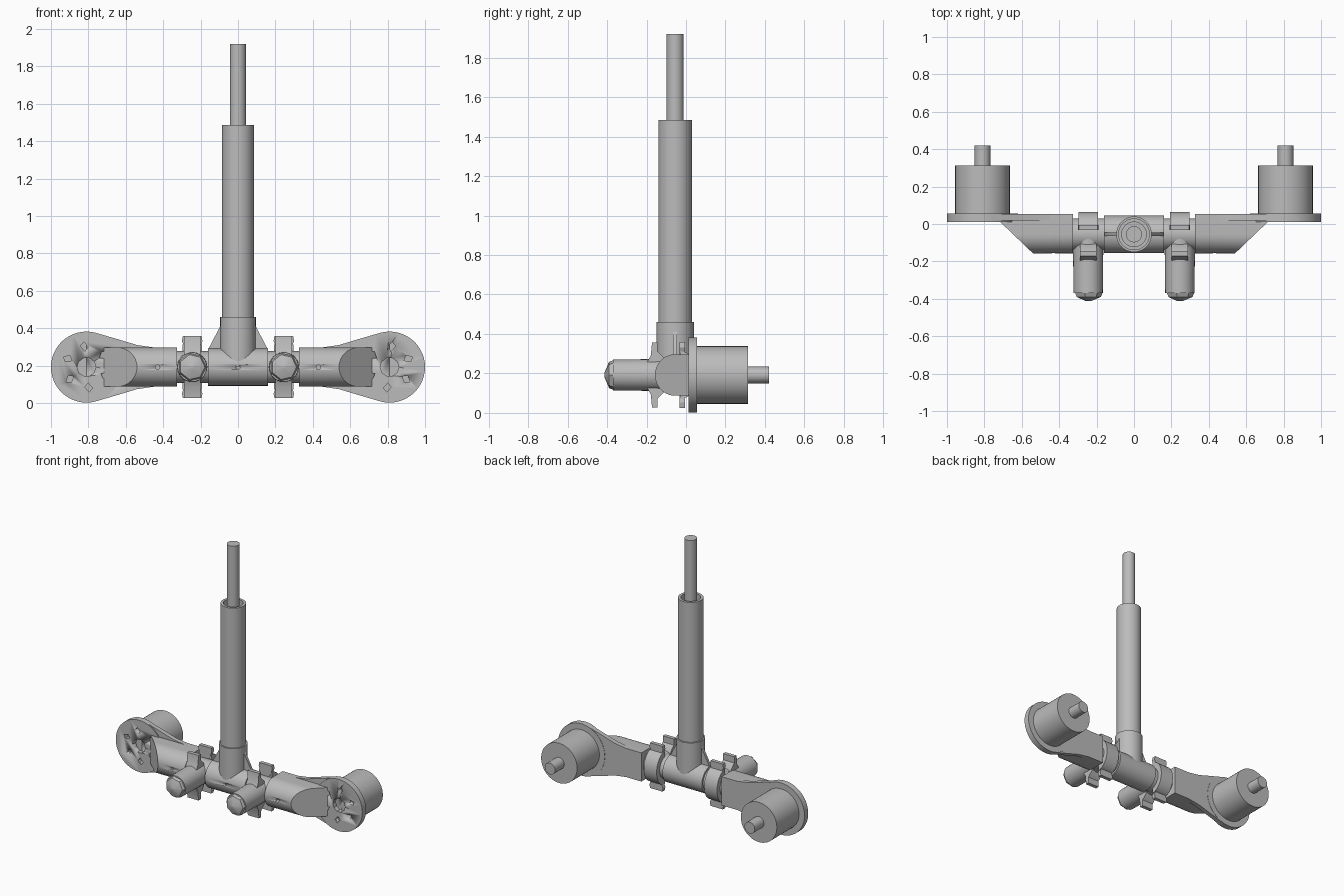
import bpy, bmesh, math
from mathutils import Vector

if "Cube" in bpy.data.objects:
    bpy.data.objects.remove(bpy.data.objects["Cube"], do_unlink=True)

grey = bpy.data.materials.new("plain grey")
grey.use_nodes = True
GREY = (0.5, 0.5, 0.5, 1)
grey.diffuse_color = GREY
grey.node_tree.nodes["Principled BSDF"].inputs["Base Color"].default_value = GREY

AY, AZ = -0.055, 0.192      # axis of the crossbar
HX = 0.81                   # motor centre


def finish(name, bm, smooth=True):
    bmesh.ops.remove_doubles(bm, verts=bm.verts, dist=1e-5)
    bmesh.ops.recalc_face_normals(bm, faces=bm.faces)
    me = bpy.data.meshes.new(name)
    bm.to_mesh(me)
    bm.free()
    ob = bpy.data.objects.new(name, me)
    bpy.context.collection.objects.link(ob)
    me.materials.append(grey)
    if smooth:
        bpy.ops.object.select_all(action='DESELECT')
        bpy.context.view_layer.objects.active = ob
        ob.select_set(True)
        bpy.ops.object.shade_smooth_by_angle(angle=math.radians(30))
    return ob


def place(axis, t, u, v):
    """Point at t along the axis, u and v across it."""
    return {'X': (t, u, v), 'Y': (u, t, v), 'Z': (u, v, t)}[axis]


def lathe(name, axis, centre, profile, n=40):
    """Closed solid turned from (position, radius) pairs."""
    bm = bmesh.new()
    rings = []
    for t, r in profile:
        rings.append([bm.verts.new(place(axis, t,
                      centre[0] + r * math.cos(math.tau * i / n),
                      centre[1] + r * math.sin(math.tau * i / n))) for i in range(n)])
    for a, b in zip(rings, rings[1:]):
        for i in range(n):
            j = (i + 1) % n
            bm.faces.new((a[i], a[j], b[j], b[i]))
    bm.faces.new(rings[0])
    bm.faces.new(rings[-1])
    return finish(name, bm)


def prism(name, axis, pts, a, b, cut=None):
    """Outline extruded from a to b, optionally trimmed by a plane."""
    bm = bmesh.new()
    ends = [[bm.verts.new(place(axis, t, u, v)) for u, v in pts] for t in (a, b)]
    n = len(pts)
    for i in range(n):
        j = (i + 1) % n
        bm.faces.new((ends[0][i], ends[0][j], ends[1][j], ends[1][i]))
    for e in ends:
        bm.faces.new(e)
    if cut:
        res = bmesh.ops.bisect_plane(bm, geom=bm.verts[:] + bm.edges[:] + bm.faces[:],
                                     plane_co=cut[0], plane_no=cut[1], clear_outer=True)
        edges = [e for e in res['geom_cut'] if isinstance(e, bmesh.types.BMEdge)]
        bmesh.ops.holes_fill(bm, edges=edges)
    return finish(name, bm)


def carve(ob, cutters):
    for c in cutters:
        m = ob.modifiers.new("cut", 'BOOLEAN')
        m.operation, m.solver, m.object = 'DIFFERENCE', 'EXACT', c
        bpy.context.view_layer.objects.active = ob
        bpy.ops.object.modifier_apply(modifier=m.name)
        bpy.data.objects.remove(c, do_unlink=True)


def pin_hole(x):
    return lathe("pin_cutter", 'Y', (x, AZ), [(-0.2, 0.012), (-0.11, 0.012)], 10)


# Upright post: rod inside a rimmed tube, held in a tee
lathe("upright_rod", 'Z', (0, AY), [(1.3, 0.043), (1.92, 0.043)])
lathe("upright_tube", 'Z', (0, AY),
      [(0.4, 0.085), (1.485, 0.085), (1.485, 0.066), (1.42, 0.066)])
lathe("tee_collar", 'Z', (0, AY), [(AZ, 0.095), (0.46, 0.095), (0.46, 0.085)])
tee = lathe("tee_body", 'X', (AY, AZ), [(-0.16, 0.1), (0.16, 0.1)])
carve(tee, [pin_hole(0)])
lathe("crossbar_pipe", 'X', (AY, AZ), [(-0.36, 0.085), (0.36, 0.085)])

# Half-round arm section with a flat back
arm_section = [(0.053, AZ - 0.105)] + [
    (AY - 0.102 * math.sin(math.pi * i / 20), AZ - 0.105 * math.cos(math.pi * i / 20))
    for i in range(21)] + [(0.053, AZ + 0.105)]

for s, side in ((1, "left"), (-1, "right")):
    # Tee gusset
    prism(side + "_gusset", 'Y',
          [(0, 0.25), (s * 0.158, 0.25), (s * 0.158, 0.29), (s * 0.09, 0.42), (0, 0.42)],
          AY - 0.01, AY + 0.01)

    # Arm with slanted outer end
    arm = prism(side + "_arm", 'X', arm_section, s * 0.325, s * 0.75,
                (Vector((s * 0.54, -0.157, 0)), Vector((s * 0.69, -0.72, 0))))
    carve(arm, [pin_hole(s * 0.43)])

    # Plate flaring from the arm to the motor flange
    upper = [(0.45, 0.105), (0.54, 0.118), (0.64, 0.148), (0.76, 0.183), (HX, 0.15)]
    outline = [(s * x, AZ + h) for x, h in upper]
    outline += [(s * x, AZ - h) for x, h in reversed(upper)]
    plate = prism(side + "_flare_plate", 'Y', outline, 0.02, 0.053)

    # Motor flange with centre hole and ring of slots
    flange = lathe(side + "_motor_flange", 'Y', (s * HX, AZ), [(0.012, 0.19), (0.055, 0.19)], 48)

    def make_cutters():
        cutters = [lathe("bore_cutter", 'Y', (s * HX, AZ), [(-0.02, 0.05), (0.045, 0.05)], 10)]
        for k in range(6):
            a = math.tau * (k + 0.4) / 6
            ca, sa = math.cos(a), math.sin(a)
            slot = [(s * (HX + r * ca - w * sa), AZ + r * sa + w * ca)
                    for r, w in ((0.085, 0), (0.105, 0.02), (0.135, 0), (0.115, -0.02))]
            cutters.append(prism("slot_cutter", 'Y', slot, -0.02, 0.045))
        return cutters
    carve(flange, make_cutters())
    carve(plate, make_cutters())

    # Motor and shaft
    lathe(side + "_motor", 'Y', (s * HX, AZ), [(0.05, 0.146), (0.313, 0.146)], 48)
    lathe(side + "_motor_shaft", 'Y', (s * HX, AZ), [(0.3, 0.042), (0.42, 0.042)], 24)

    # Forward stub with a blunt faceted point
    cx = s * 0.245
    lathe(side + "_stub", 'Y', (cx, AZ), [(AY, 0.082), (-0.37, 0.078)], 32)
    lathe(side + "_stub_tip", 'Y', (cx, AZ), [(-0.365, 0.078), (-0.39, 0.068), (-0.413, 0.012)], 7)

    # Back clamp strap: half ring around the pipe
    arc = [math.pi * (i / 16 - 0.5) for i in range(17)]
    strap = [(AY + 0.025 + 0.095 * math.cos(a), AZ + 0.12 * math.sin(a)) for a in arc]
    prism(side + "_clamp_strap", 'X', strap, cx - 0.052, cx + 0.052)

    # Clamp ears above and below, front and back
    for d, level in ((1, "upper"), (-1, "lower")):
        prism(f"{side}_{level}_front_ear", 'X',
              [(-0.1, AZ + d * 0.05), (-0.11, AZ + d * 0.085), (-0.145, AZ + d * 0.12),
               (-0.145, AZ + d * 0.165), (-0.172, AZ + d * 0.165),
               (-0.178, AZ + d * 0.1), (-0.2, AZ + d * 0.06)], cx - 0.045, cx + 0.045)
        prism(f"{side}_{level}_back_ear", 'Y',
              [(cx - 0.03, AZ + d * 0.08), (cx - 0.055, AZ + d * 0.14),
               (cx - 0.05, AZ + d * 0.166), (cx + 0.05, AZ + d * 0.166),
               (cx + 0.055, AZ + d * 0.14), (cx + 0.03, AZ + d * 0.08)], -0.032, -0.005)
